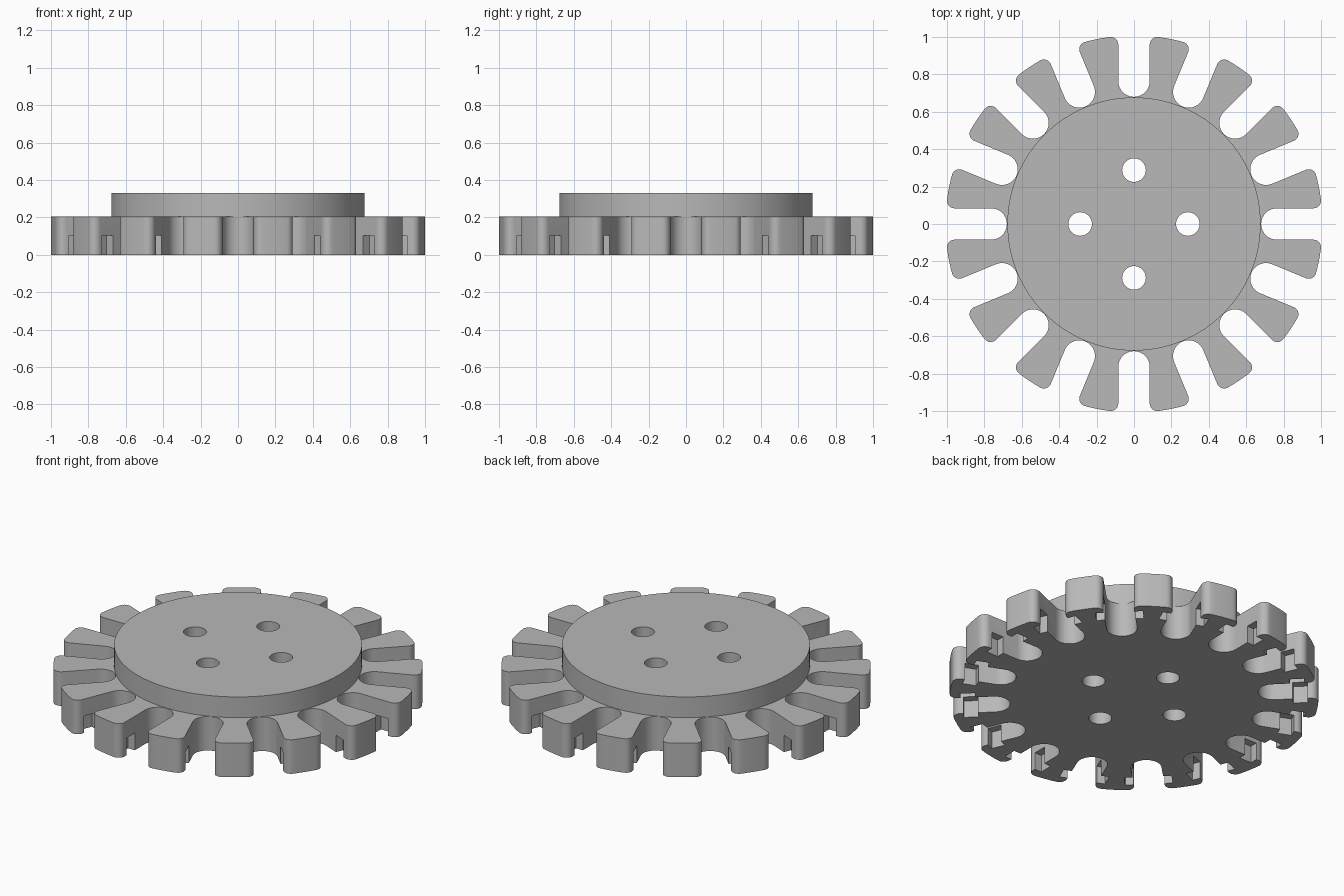
import bpy, bmesh
from math import sin, cos, pi, sqrt, atan2, radians
from mathutils import Matrix, Vector

if "Cube" in bpy.data.objects:
    bpy.data.objects.remove(bpy.data.objects["Cube"])

SLOTS = 16
STEP = 2 * pi / SLOTS
OUTER_R, DISC_R, ROOT_R = 1.008, 0.677, 0.68
SLOT_HALF, FILLET = 0.084, 0.04
WHEEL_TOP, DISC_TOP = 0.205, 0.33

grey = bpy.data.materials.new("plain grey")
grey.use_nodes = True
grey.diffuse_color = (0.48, 0.48, 0.48, 1)
grey.node_tree.nodes["Principled BSDF"].inputs["Base Color"].default_value = (0.48, 0.48, 0.48, 1)


def arc(cx, cy, r, start, end, steps):
    angles = [start + (end - start) * i / steps for i in range(steps + 1)]
    return [Vector((cx + r * cos(a), cy + r * sin(a), 0)) for a in angles]


def prism(bm, outline, bottom, top):
    face = bm.faces.new([bm.verts.new((p.x, p.y, bottom)) for p in outline])
    ring = bmesh.ops.extrude_face_region(bm, geom=[face])["geom"]
    verts = [v for v in ring if isinstance(v, bmesh.types.BMVert)]
    bmesh.ops.translate(bm, verts=verts, vec=(0, 0, top - bottom))


def make_object(name, prisms):
    bm = bmesh.new()
    for outline, bottom, top in prisms:
        prism(bm, outline, bottom, top)
    bmesh.ops.recalc_face_normals(bm, faces=bm.faces)
    mesh = bpy.data.meshes.new(name)
    bm.to_mesh(mesh)
    bm.free()
    mesh.materials.append(grey)
    obj = bpy.data.objects.new(name, mesh)
    bpy.context.collection.objects.link(obj)
    return obj


def cut(obj, cutter):
    mod = obj.modifiers.new("cut", "BOOLEAN")
    mod.operation, mod.solver, mod.object = "DIFFERENCE", "EXACT", cutter
    bpy.context.view_layer.update()
    evaluated = obj.evaluated_get(bpy.context.evaluated_depsgraph_get())
    mesh = bpy.data.meshes.new_from_object(evaluated)
    obj.modifiers.clear()
    obj.data = mesh


# Toothed outline: one rounded slot and one tooth tip, repeated around
fy = SLOT_HALF + FILLET
fx = sqrt((OUTER_R - FILLET) ** 2 - fy ** 2)
phi = atan2(fy, fx)
section = arc(fx, -fy, FILLET, -phi, pi / 2, 7)
section += arc(ROOT_R + SLOT_HALF, 0, SLOT_HALF, 1.5 * pi, pi / 2, 20)
section += arc(fx, fy, FILLET, -pi / 2, phi, 7)
section += arc(0, 0, OUTER_R, phi, STEP - phi, 6)[1:-1]
spins = [Matrix.Rotation(i * STEP, 3, "Z") for i in range(SLOTS)]
outline = [spin @ p for spin in spins for p in section]

wheel = make_object("toothed_wheel", [(outline, 0, WHEEL_TOP)])
disc = make_object("raised_disc", [(arc(0, 0, DISC_R, 0, 2 * pi, 128)[:-1], WHEEL_TOP, DISC_TOP)])

# Four through holes
holes = make_object("hole_cutter", [
    (arc(0.288 * cos(a), 0.288 * sin(a), 0.063, 0, 2 * pi, 40)[:-1], -0.1, 0.5)
    for a in (0, pi / 2, pi, 1.5 * pi)])

# Underside notches in both flanks of each tooth
box = [Vector((x, y, 0)) for x, y in ((0.863, -0.13), (0.943, -0.13), (0.943, 0.13), (0.863, 0.13))]
notches = make_object("notch_cutter", [([spin @ p for p in box], -0.1, 0.103) for spin in spins])

cut(wheel, holes)
cut(wheel, notches)
cut(disc, holes)
for helper in (holes, notches):
    bpy.data.objects.remove(helper)

# Smooth round walls, crisp edges
bpy.ops.object.select_all(action="DESELECT")
for obj in (wheel, disc):
    obj.select_set(True)
bpy.context.view_layer.objects.active = wheel
bpy.ops.object.shade_smooth_by_angle(angle=radians(30))
